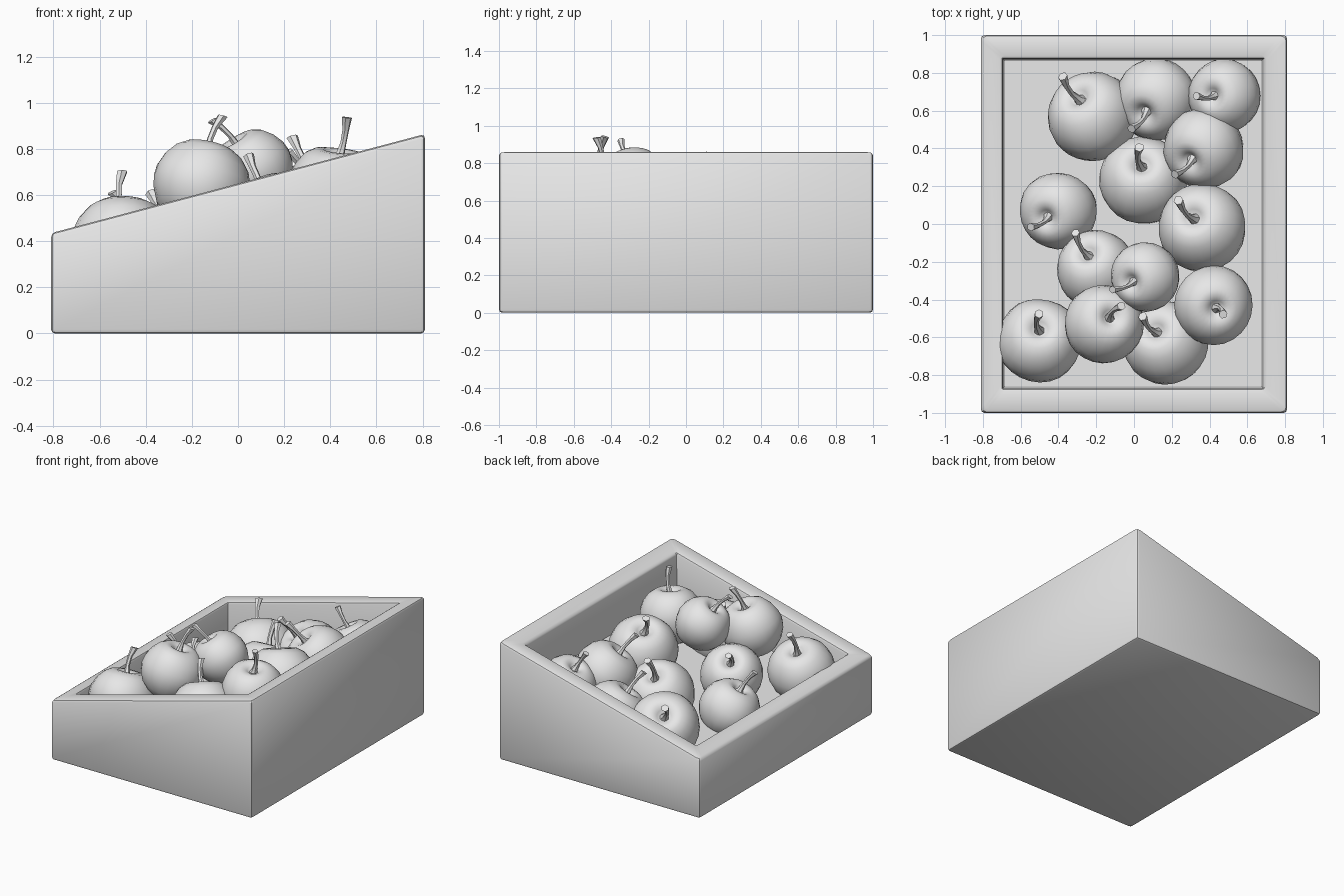
import bpy, bmesh, math, random
from mathutils import Matrix, Vector, noise

if "Cube" in bpy.data.objects:
    bpy.data.objects.remove(bpy.data.objects["Cube"])

random.seed(4)
grey = bpy.data.materials.new("plain_grey")
grey.diffuse_color = (0.8, 0.8, 0.8, 1)
grey.use_nodes = True
grey.node_tree.nodes["Principled BSDF"].inputs["Base Color"].default_value = grey.diffuse_color


def finish(bm, name, angle):
    bmesh.ops.recalc_face_normals(bm, faces=bm.faces)
    mesh = bpy.data.meshes.new(name)
    bm.to_mesh(mesh)
    bm.free()
    mesh.materials.append(grey)
    obj = bpy.data.objects.new(name, mesh)
    bpy.context.collection.objects.link(obj)
    bpy.ops.object.select_all(action='DESELECT')
    bpy.context.view_layer.objects.active = obj
    obj.select_set(True)
    bpy.ops.object.shade_smooth_by_angle(angle=math.radians(angle))
    return obj


def bridge(bm, a, b):
    n = len(a)
    for i in range(n):
        bm.faces.new((a[i], a[(i + 1) % n], b[(i + 1) % n], b[i]))


def rim(x):
    return 0.435 + 0.265 * (x + 0.81)


# Crate: sloping rim, thick walls and a sloping tray
def crate():
    bm = bmesh.new()

    def ring(x0, x1, y0, y1, height):
        return [bm.verts.new((x, y, height(x))) for x, y in
                ((x0, y0), (x1, y0), (x1, y1), (x0, y1))]

    rings = [ring(-0.81, 0.81, -1, 1, lambda x: 0),
             ring(-0.81, 0.81, -1, 1, rim),
             ring(-0.695, 0.685, -0.87, 0.875, rim),
             ring(-0.685, 0.675, -0.86, 0.865, lambda x: rim(x) - 0.3)]
    for a, b in zip(rings, rings[1:]):
        bridge(bm, a, b)
    bm.faces.new(rings[0][::-1])
    bm.faces.new(rings[-1])
    bmesh.ops.recalc_face_normals(bm, faces=bm.faces)
    floor = set(rings[-1])
    edges = [e for e in bm.edges if not floor & set(e.verts)]
    bmesh.ops.bevel(bm, geom=edges, offset=0.018, segments=2, profile=0.5,
                    affect='EDGES')
    finish(bm, "crate", 35)


# Apple: lathed profile with a dimple, narrower towards the base
PROFILE = [(0.10, 0.66), (0.2, 0.76), (0.34, 0.83), (0.5, 0.82), (0.7, 0.70),
           (0.88, 0.47), (0.98, 0.2), (1.0, -0.03), (0.95, -0.28),
           (0.82, -0.55), (0.62, -0.77), (0.4, -0.88), (0.2, -0.86)]


def place(x, y, z, r, tx, ty):
    dx, dy = tx - x, ty - y
    tilt = math.asin(min(0.75, math.hypot(dx, dy) / (0.85 * r)))
    return (Matrix.Translation((x, y, z))
            @ Matrix.Rotation(math.atan2(dy, dx), 4, 'Z')
            @ Matrix.Rotation(tilt, 4, 'Y') @ Matrix.Scale(r, 4))


def apple(index, matrix, sides=24):
    bm = bmesh.new()
    rings = []
    for rad, z in PROFILE:
        rings.append([bm.verts.new((rad * math.cos(t), rad * math.sin(t), z))
                      for t in (2 * math.pi * i / sides for i in range(sides))])
    for a, b in zip(rings, rings[1:]):
        bridge(bm, a, b)
    bm.faces.new(rings[0])
    bm.faces.new(rings[-1][::-1])
    # gentle irregularity
    for v in bm.verts:
        v.co *= 1 + 0.03 * noise.noise(v.co * 1.2 + Vector((index * 7, 0, 0)))
    bm.transform(matrix)
    finish(bm, f"apple_{index}", 60)


# Stem: tapered square stalk that bends and flares at its tip
def stem(index, matrix):
    bm = bmesh.new()
    bend = random.uniform(0.05, 0.25)
    rings = []
    for t, w in ((0, 0.15), (0.15, 0.09), (0.4, 0.065), (0.7, 0.07), (1, 0.11)):
        c = Vector((bend * t * t, 0.08 * math.sin(3 * t), 0.64 + 0.9 * t))
        rings.append([bm.verts.new(c + Vector((w * math.cos(a), w * math.sin(a), 0)))
                      for a in (math.pi * i / 3 for i in range(6))])
    for a, b in zip(rings, rings[1:]):
        bridge(bm, a, b)
    bm.faces.new(rings[0][::-1])
    bm.faces.new(rings[-1])
    bm.transform(matrix)
    finish(bm, f"stem_{index}", 40)


# Fruit: centre x, y, z, radius, and the x, y of the dimple
FRUIT = [(-0.22, 0.57, 0.35, 0.24, -0.30, 0.68),
         (0.12, 0.66, 0.40, 0.22, 0.05, 0.58),
         (0.48, 0.68, 0.52, 0.195, 0.41, 0.68),
         (0.37, 0.40, 0.53, 0.215, 0.29, 0.33),
         (0.05, 0.23, 0.39, 0.235, 0.04, 0.32),
         (-0.40, 0.07, 0.345, 0.205, -0.47, 0.03),
         (0.36, -0.02, 0.54, 0.235, 0.31, 0.04),
         (-0.20, -0.24, 0.42, 0.21, -0.25, -0.15),
         (0.06, -0.28, 0.705, 0.185, -0.02, -0.31),
         (0.42, -0.43, 0.62, 0.21, 0.44, -0.45),
         (-0.16, -0.53, 0.645, 0.21, -0.12, -0.49),
         (0.17, -0.63, 0.48, 0.225, 0.11, -0.56),
         (-0.50, -0.62, 0.385, 0.225, -0.50, -0.55)]

crate()
for i, f in enumerate(FRUIT, 1):
    m = place(*f)
    apple(i, m)
    stem(i, m)
